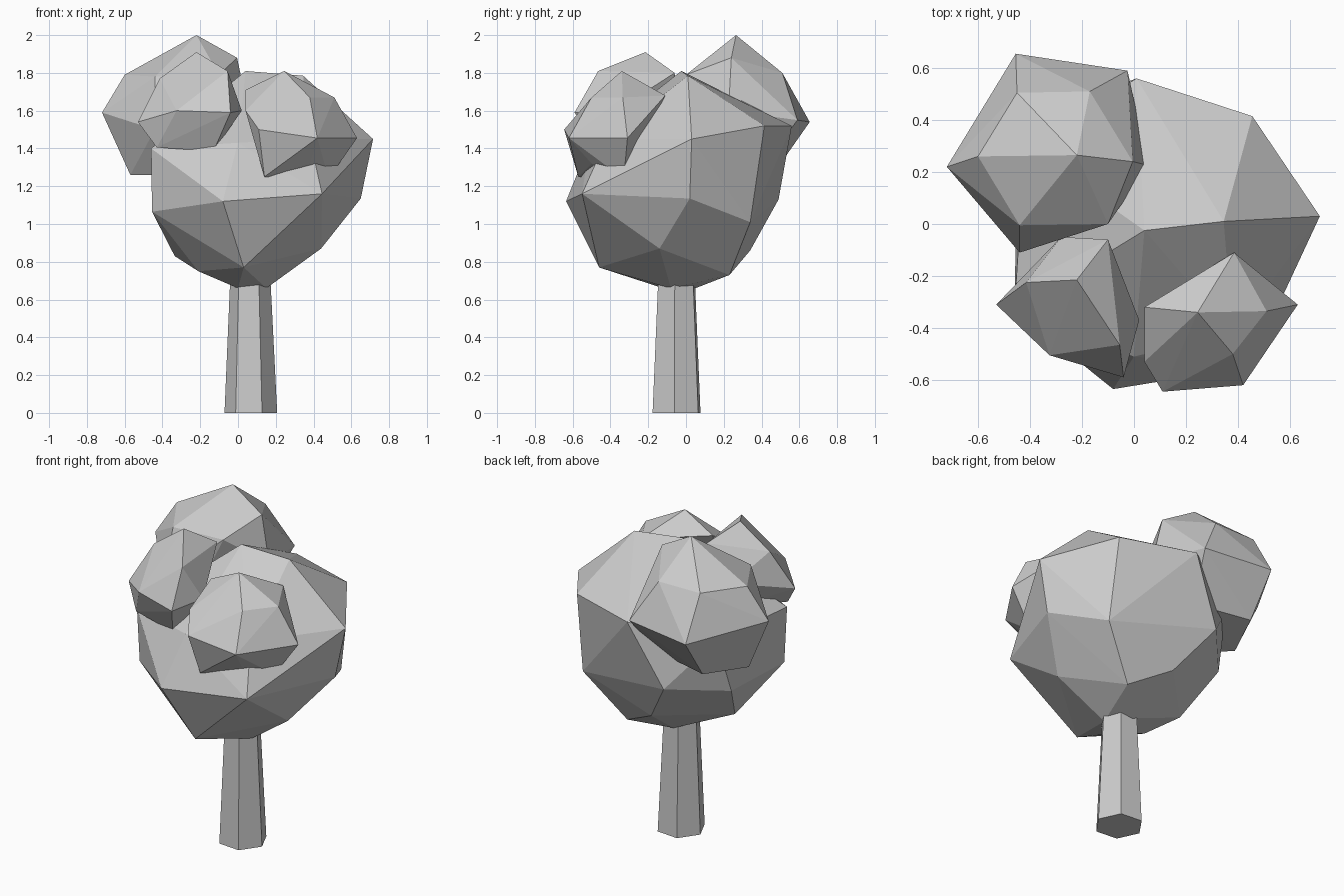
import bpy, bmesh, math


def finish(bm, name):
    bmesh.ops.recalc_face_normals(bm, faces=bm.faces)
    mesh = bpy.data.meshes.new(name)
    bm.to_mesh(mesh)
    bm.free()
    obj = bpy.data.objects.new(name, mesh)
    bpy.context.collection.objects.link(obj)
    return obj


def leaf_clump(name, corners):
    """Faceted clump: the convex hull around a few corner points."""
    bm = bmesh.new()
    for c in corners:
        bm.verts.new(c)
    res = bmesh.ops.convex_hull(bm, input=bm.verts[:])
    loose = {v for v in res["geom_interior"] + res["geom_unused"]
             if isinstance(v, bmesh.types.BMVert) and not v.link_faces}
    bmesh.ops.delete(bm, geom=list(loose), context="VERTS")
    return finish(bm, name)


def trunk(name, rings, sides=6, turn=-5):
    """Tapered six-sided post through rings of (x, y, z, radius)."""
    bm = bmesh.new()
    loops = []
    for x, y, z, r in rings:
        angles = [math.radians(turn + 360 * i / sides) for i in range(sides)]
        loops.append([bm.verts.new((x + r * math.cos(a), y + r * math.sin(a), z))
                      for a in angles])
    for low, high in zip(loops, loops[1:]):
        for i in range(sides):
            j = (i + 1) % sides
            bm.faces.new((low[i], low[j], high[j], high[i]))
    bm.faces.new(loops[0][::-1])
    bm.faces.new(loops[-1])
    return finish(bm, name)


# Trunk
trunk("trunk", [(0.068, -0.05, 0, 0.14), (0.065, -0.05, 0.75, 0.105)])

# Main crown, from the base upwards
leaf_clump("main_crown", [
    (0.0, -0.12, 0.66), (0.15, -0.08, 0.66), (0.05, 0.05, 0.66),
    (0.03, -0.46, 0.77), (-0.21, -0.16, 0.75), (-0.335, 0.0, 0.83),
    (0.0, 0.34, 0.86), (0.24, 0.23, 0.73), (0.44, -0.14, 0.87),
    (-0.08, -0.635, 1.12), (0.445, -0.55, 1.16), (0.65, 0.02, 1.135),
    (0.467, 0.34, 1.01), (-0.19, 0.49, 1.13), (-0.45, 0.2, 1.08),
    (-0.455, -0.31, 1.065),
    (0.0, -0.51, 1.43), (0.38, -0.42, 1.45), (0.715, 0.03, 1.45),
    (0.455, 0.415, 1.52), (0.01, 0.56, 1.52), (-0.42, 0.3, 1.42),
    (-0.46, -0.33, 1.4),
    (0.04, -0.025, 1.81), (0.345, 0.01, 1.785),
])

# Upper clump at the back left
leaf_clump("back_clump", [
    (-0.22, 0.265, 2.0), (-0.6, 0.26, 1.79), (-0.45, 0.505, 1.8),
    (-0.17, 0.51, 1.8), (-0.005, 0.24, 1.88), (-0.1, 0.0, 1.79),
    (-0.44, -0.005, 1.78), (-0.72, 0.22, 1.59), (-0.455, 0.655, 1.54),
    (-0.025, 0.59, 1.55), (0.055, 0.225, 1.6), (-0.44, -0.11, 1.5),
    (-0.57, 0.2, 1.26), (-0.45, 0.48, 1.29), (-0.1, 0.4, 1.3),
    (-0.35, -0.03, 1.26),
])

# Clump at the front left
leaf_clump("front_left_clump", [
    (-0.22, -0.215, 1.91), (-0.415, -0.225, 1.77), (-0.055, -0.465, 1.81),
    (-0.1, -0.06, 1.8), (-0.53, -0.31, 1.54), (-0.325, -0.505, 1.6),
    (-0.04, -0.59, 1.59), (0.02, -0.37, 1.6), (-0.28, -0.05, 1.6),
    (-0.13, -0.45, 1.385), (-0.43, -0.38, 1.405), (-0.2, -0.12, 1.4),
])

# Clump at the front right
leaf_clump("front_right_clump", [
    (0.245, -0.34, 1.81), (0.38, -0.5, 1.67), (0.51, -0.335, 1.67),
    (0.385, -0.11, 1.68), (0.04, -0.32, 1.71), (0.04, -0.53, 1.6),
    (0.11, -0.645, 1.5), (0.42, -0.62, 1.455), (0.63, -0.31, 1.455),
    (0.14, -0.57, 1.25), (0.38, -0.5, 1.32), (0.48, -0.33, 1.24),
])
